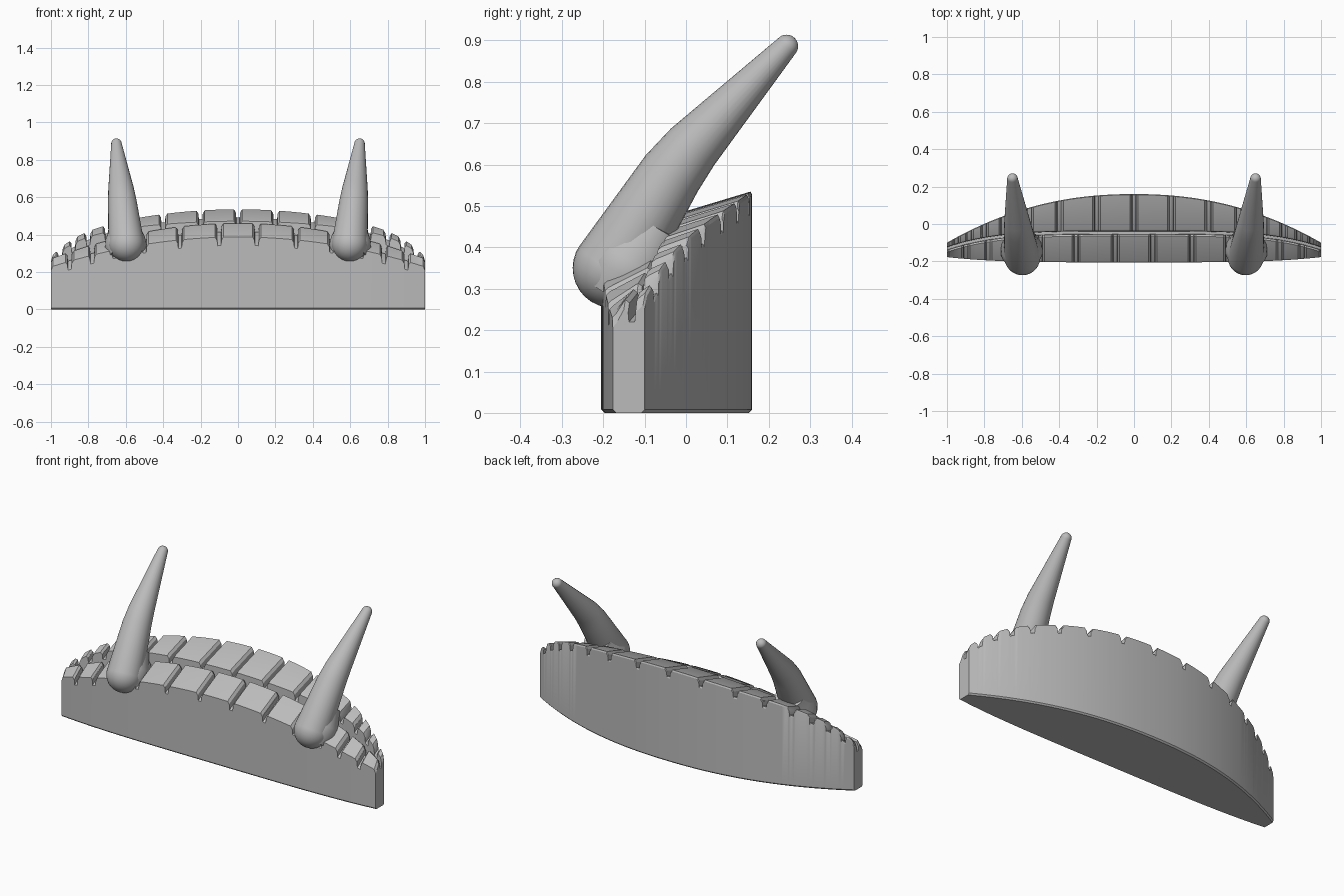
import bpy, bmesh, math
from mathutils import Vector

cube = bpy.data.objects.get("Cube")
if cube:
    bpy.data.objects.remove(cube, do_unlink=True)

GREY = (0.5, 0.5, 0.5, 1)
mat = bpy.data.materials.new("plain grey")
mat.use_nodes = True
mat.diffuse_color = GREY
mat.node_tree.nodes["Principled BSDF"].inputs["Base Color"].default_value = GREY


def loft(name, sections, angle):
    """Skin a list of closed sections and cap both ends."""
    bm = bmesh.new()
    rings = [[bm.verts.new(p) for p in s] for s in sections]
    for a, b in zip(rings, rings[1:]):
        for i in range(len(a)):
            j = (i + 1) % len(a)
            bm.faces.new((a[i], a[j], b[j], b[i]))
    bm.faces.new(rings[0])
    bm.faces.new(rings[-1][::-1])
    bmesh.ops.recalc_face_normals(bm, faces=bm.faces)
    me = bpy.data.meshes.new(name)
    bm.to_mesh(me)
    bm.free()
    me.materials.append(mat)
    ob = bpy.data.objects.new(name, me)
    bpy.context.collection.objects.link(ob)
    bpy.ops.object.select_all(action='DESELECT')
    ob.select_set(True)
    bpy.context.view_layer.objects.active = ob
    bpy.ops.object.shade_smooth_by_angle(angle=math.radians(angle))
    return ob


# Crescent band with two staggered rows of raised plates
half_front = [0.1, 0.31, 0.5, 0.66, 0.78, 0.9]
half_back = [0.2, 0.4, 0.56, 0.7, 0.8, 0.88, 0.95]
front_gaps = [s * g for g in half_front for s in (-1, 1)]
back_gaps = [0] + [s * g for g in half_back for s in (-1, 1)]


def raised(x, gaps):
    """0 in a gap, 1 on a plate, with a chamfered shoulder."""
    d = min(abs(x - g) for g in gaps)
    if d < 0.0095:
        return 0
    return 0.65 if d < 0.015 else 1


def section(x):
    u = abs(x)
    y_front = -0.205 + 0.028 * u ** 4
    y_back = 0.16 - 0.26 * u ** 2.2
    y_mid = -0.045 - 0.085 * u ** 4
    f_low = 0.395 - 0.16 * u ** 2
    f_high = 0.46 - 0.19 * u ** 2
    b_high = 0.535 - 0.16 * u ** 2 - 0.095 * u ** 8
    b_low = b_high - 0.27 * (y_back - y_mid)
    end = 0.02 if u > 0.995 else 0
    fd = 0.045 * (1 - raised(x, front_gaps)) + end
    bd = 0.045 * (1 - raised(x, back_gaps)) + end
    c = 0.008
    groove = f_high - 0.05
    pts = [(y_front + c, 0), (y_front, c), (y_front, f_low - fd - c),
           (y_front + c, f_low - fd), (y_mid - 0.02, f_high - fd),
           (y_mid - 0.01, f_high - fd - c), (y_mid - 0.008, groove),
           (y_mid + 0.006, groove), (y_mid + 0.008, b_low - bd - c),
           (y_mid + 0.018, b_low - bd), (y_back - c / 2, b_high - bd),
           (y_back, b_high - bd - c), (y_back, c), (y_back - c, 0)]
    return [Vector((x, y, z)) for y, z in pts]


columns = {round(-1 + i * 0.05, 4) for i in range(41)} | {-0.99, 0.99}
for g in front_gaps + back_gaps:
    columns |= {round(g + s * d, 4) for d in (0.009, 0.012, 0.022) for s in (-1, 1)}
loft("plated_band", [section(x) for x in sorted(columns)], 25)


# Bent, tapering horns with rounded ends
def horn(name, side):
    path = [Vector((side * x, y, z)) for x, y, z in
            [(0.597, -0.178, 0.35), (0.622, -0.015, 0.61), (0.65, 0.243, 0.886)]]
    radii = [0.096, 0.074, 0.028]
    d0 = (path[1] - path[0]).normalized()
    d2 = (path[2] - path[1]).normalized()
    rings = []
    steps = 8
    for i in range(steps):
        a = math.pi / 2 * (i + 0.2) / steps
        rings.append((path[0] - d0 * radii[0] * math.cos(a), radii[0] * math.sin(a), d0))
    rings.append((path[0], radii[0], d0))
    for t in (0.88, 1.12):
        k = int(t)
        f = t - k
        rings.append((path[k].lerp(path[k + 1], f),
                      radii[k] + (radii[k + 1] - radii[k]) * f,
                      d0.lerp(d2, 0.25 + 0.5 * k).normalized()))
    for i in range(steps):
        a = math.pi / 2 * i / steps
        rings.append((path[2] + d2 * radii[2] * math.sin(a), radii[2] * math.cos(a), d2))
    sections = []
    for centre, r, d in rings:
        u = Vector((1, 0, 0)) - d * d.x
        u.normalize()
        v = d.cross(u)
        angles = [math.tau * k / 28 for k in range(28)]
        sections.append([centre + (u * math.cos(a) + v * math.sin(a)) * r for a in angles])
    return loft(name, sections, 40)


horn("left_horn", 1)
horn("right_horn", -1)


# Soft flares where the horns meet the band
def flare(name, side):
    axis = Vector((side * 0.02, 0.16, 0.26)).normalized()
    centre = Vector((side * 0.6, -0.145, 0.335))
    u = Vector((1, 0, 0)) - axis * axis.x
    u.normalize()
    v = axis.cross(u)
    sections = []
    for h, r in [(-0.06, 0.09), (0, 0.113), (0.04, 0.108), (0.08, 0.094), (0.14, 0.08)]:
        angles = [math.tau * k / 28 for k in range(28)]
        sections.append([centre + axis * h + (u * math.cos(a) + v * math.sin(a)) * r
                         for a in angles])
    return loft(name, sections, 50)


flare("left_horn_flare", 1)
flare("right_horn_flare", -1)
